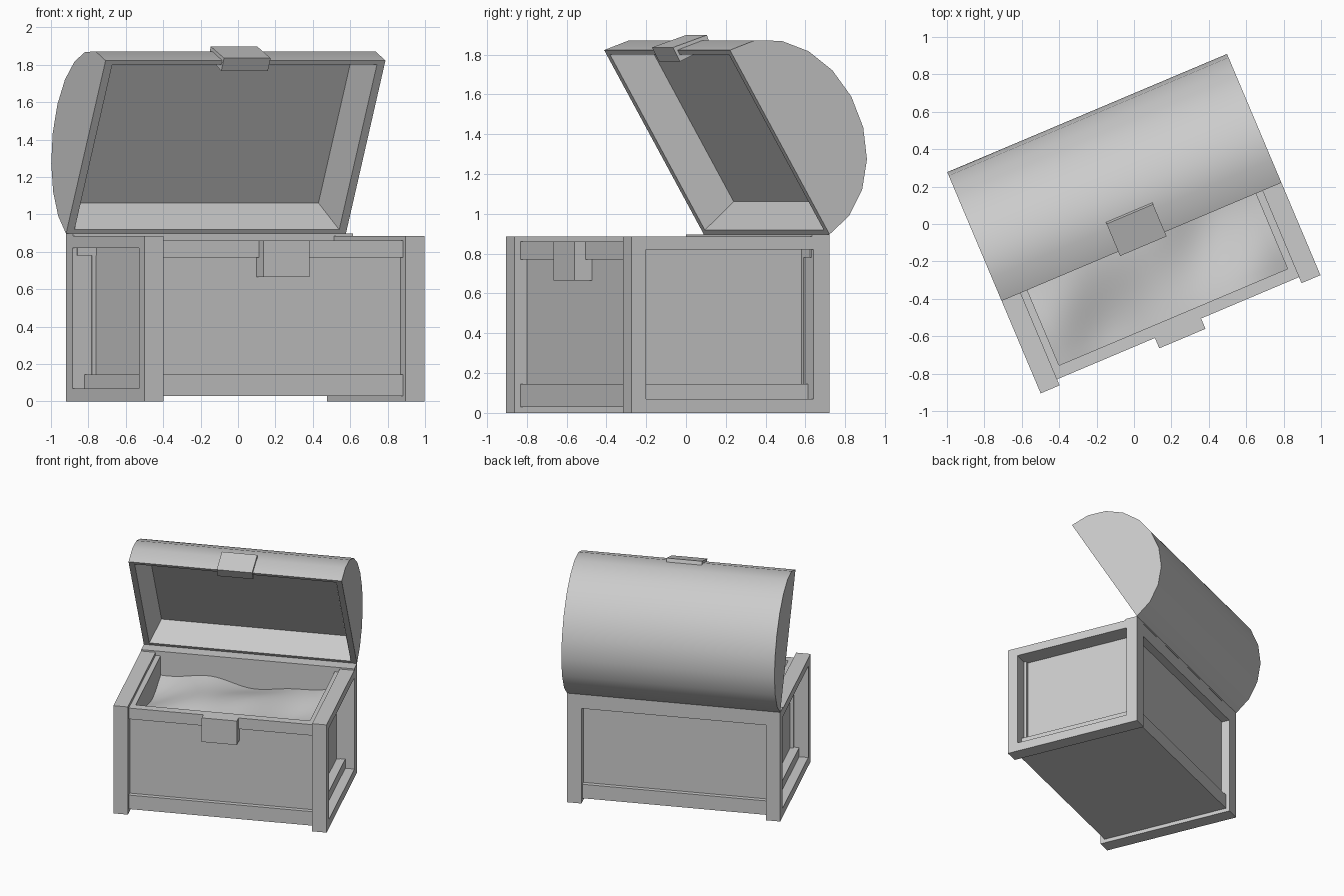
import bpy, bmesh, math
from mathutils import Vector

if "Cube" in bpy.data.objects:
    bpy.data.objects.remove(bpy.data.objects["Cube"])

TURN = math.radians(22.9)      # whole chest is turned about z
HW = 0.812                     # half width of the chest
HINGE = Vector((0, 0.44, 0.897))
UP = Vector((0, -0.506, 0.862))    # along the open lid rim
OUT = Vector((0, 0.862, 0.506))    # out towards the dome


def finish(name, bm, smooth=False):
    bmesh.ops.recalc_face_normals(bm, faces=bm.faces)
    me = bpy.data.meshes.new(name)
    bm.to_mesh(me)
    bm.free()
    ob = bpy.data.objects.new(name, me)
    bpy.context.collection.objects.link(ob)
    ob.rotation_euler.z = TURN
    if smooth:
        bpy.ops.object.select_all(action='DESELECT')
        ob.select_set(True)
        bpy.context.view_layer.objects.active = ob
        bpy.ops.object.shade_smooth_by_angle(angle=math.radians(35))
    return ob


def add_box(bm, x0, x1, y0, y1, z0, z1):
    verts = bmesh.ops.create_cube(bm, size=1)['verts']
    for v in verts:
        v.co = (x0 if v.co.x < 0 else x1,
                y0 if v.co.y < 0 else y1,
                z0 if v.co.z < 0 else z1)


def boxes(name, *specs, mirror=False):
    bm = bmesh.new()
    for s in specs:
        add_box(bm, *s)
        if mirror:
            add_box(bm, -s[1], -s[0], *s[2:])
    return finish(name, bm)


def lid_point(x, a, b):
    return HINGE + Vector((x, 0, 0)) + UP * a + OUT * b


# Side frames: two posts, top and bottom rail on each end
boxes("side_frames",
      (0.702, HW, -0.64, -0.56, 0, 0.885),
      (0.702, HW, 0.352, 0.44, 0, 0.885),
      (0.702, HW, -0.56, 0.352, 0, 0.07),
      (0.702, HW, -0.56, 0.352, 0.82, 0.885), mirror=True)

# Side panels with their inner rails and post backing
boxes("side_panels",
      (0.663, 0.677, -0.57, 0.37, 0.03, 0.86),
      (0.677, 0.742, -0.56, 0.352, 0.03, 0.145),
      (0.677, 0.703, -0.57, 0.352, 0.82, 0.86), mirror=True)

# Front, back and floor of the box
boxes("front_panel", (-0.703, 0.703, -0.57, -0.54, 0.03, 0.86))
boxes("back_panel", (-0.703, 0.703, 0.345, 0.375, 0.03, 0.86))
boxes("floor", (-0.703, 0.703, -0.57, 0.375, 0.03, 0.06))
boxes("front_trim",
      (-0.703, 0.703, -0.605, -0.57, 0.03, 0.145),
      (-0.703, 0.703, -0.605, -0.57, 0.77, 0.86))
boxes("back_trim", (-0.703, 0.703, 0.375, 0.41, 0.03, 0.145))
boxes("back_rail", (-0.785, 0.785, 0.344, 0.438, 0.78, 0.885))
boxes("hinge_strip", (-HW, HW, 0.344, 0.44, 0.884, 0.897))
boxes("lower_latch", (-0.134, 0.134, -0.665, -0.57, 0.665, 0.862))

# Rumpled contents filling the box
bm = bmesh.new()
bmesh.ops.create_grid(bm, x_segments=28, y_segments=20, size=1)
for v in bm.verts:
    x, y = v.co.x * 0.663, -0.0975 + v.co.y * 0.4425
    z = (0.70 + 0.025 * math.sin(5.5 * x + 3 * y + 2.2)
         + 0.02 * math.cos(9 * y - 4 * x) + 0.015 * math.sin(11 * x - 5 * y))
    v.co = (x, y, z)
finish("contents", bm, smooth=True)

# Domed lid, ten facets, with a tapered pocket inside
bm = bmesh.new()
profile = [(0.537 - 0.537 * math.cos(math.pi * i / 10),
            0.453 * math.sin(math.pi * i / 10)) for i in range(11)]
left = [bm.verts.new(lid_point(-HW, a, b)) for a, b in profile]
right = [bm.verts.new(lid_point(HW, a, b)) for a, b in profile]
bm.faces.new(left)
bm.faces.new(right)
for i in range(10):
    bm.faces.new((left[i], left[i + 1], right[i + 1], right[i]))


def quad(hx, a0, a1, b):
    return [bm.verts.new(lid_point(x, a, b))
            for x, a in ((-hx, a0), (hx, a0), (hx, a1), (-hx, a1))]


loops = [[left[0], right[0], right[10], left[10]],
         quad(0.768, 0.025, 1.049, 0), quad(0.702, 0.083, 0.991, 0.184)]
for p, q in zip(loops, loops[1:]):
    for i in range(4):
        j = (i + 1) % 4
        bm.faces.new((p[i], p[j], q[j], q[i]))
bm.faces.new(loops[-1])
finish("lid", bm, smooth=True)

# Latch plate on the lid's front edge
bm = bmesh.new()
section = [(1.098, -0.015), (1.058, 0.177), (1.0, 0.165), (1.018, -0.017)]
ends = [[bm.verts.new(lid_point(x, a, b)) for a, b in section] for x in (-0.135, 0.135)]
for e in ends:
    bm.faces.new(e)
for i in range(4):
    j = (i + 1) % 4
    bm.faces.new((ends[0][i], ends[0][j], ends[1][j], ends[1][i]))
finish("upper_latch", bm)
